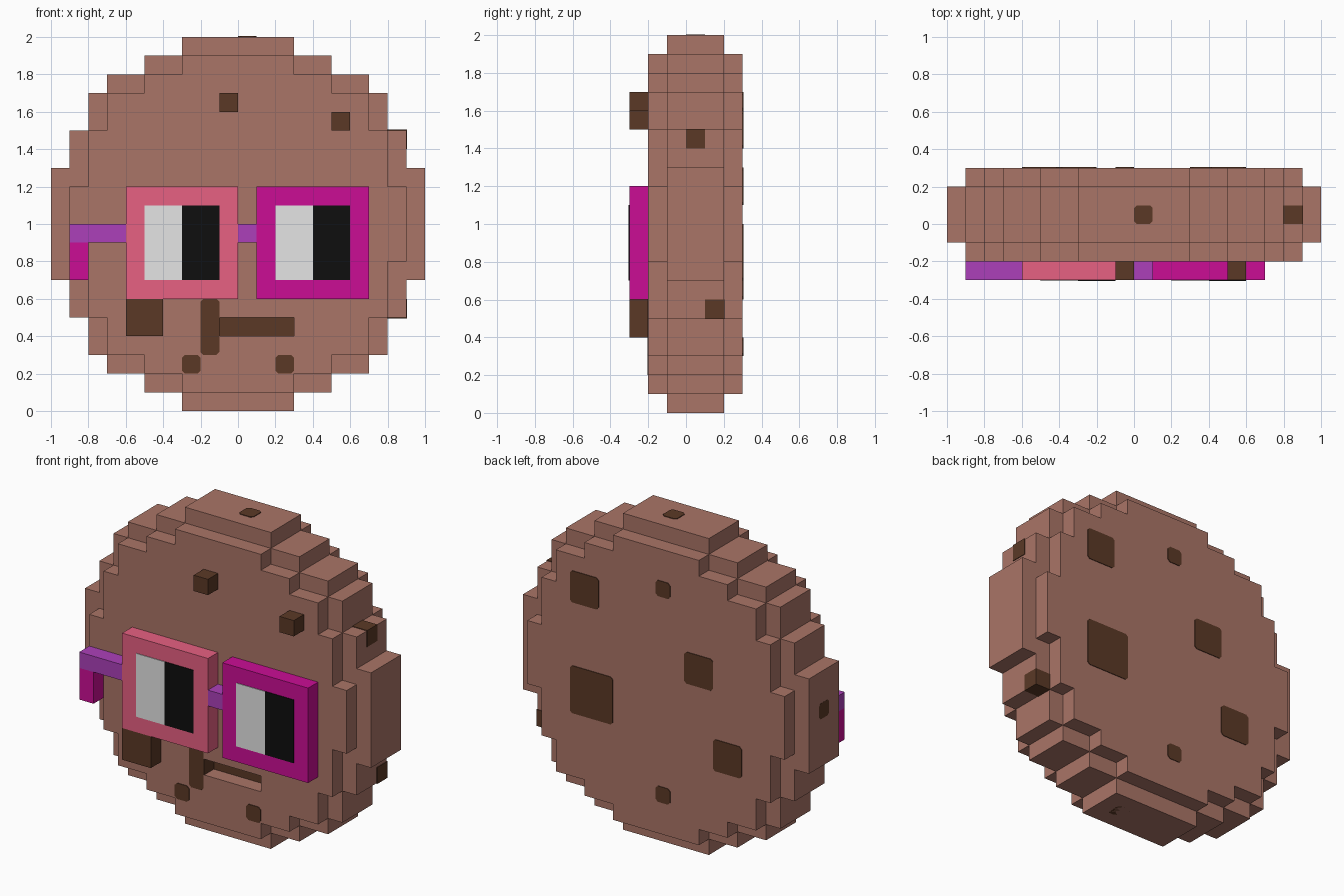
import bpy, bmesh
from mathutils import Vector

if "Cube" in bpy.data.objects:
    bpy.data.objects.remove(bpy.data.objects["Cube"])

U = 0.1       # one block
T = 0.004     # thickness of painted plates


def material(name, r, g, b):
    def lin(c):
        c /= 255
        return c / 12.92 if c <= 0.04045 else ((c + 0.055) / 1.055) ** 2.4
    m = bpy.data.materials.new(name)
    m.diffuse_color = (lin(r), lin(g), lin(b), 1)
    m.use_nodes = True
    m.node_tree.nodes["Principled BSDF"].inputs["Base Color"].default_value = m.diffuse_color
    return m


BROWN = material("cookie_brown", 170, 117, 103)
DARK = material("dark_chocolate", 91, 57, 38)
PINK = material("rose_pink", 232, 97, 131)
MAGENTA = material("magenta", 203, 13, 149)
PURPLE = material("purple", 172, 64, 186)
WHITE = material("lens_white", 229, 229, 229)
BLACK = material("lens_black", 14, 14, 14)


def finish(name, bm, mat):
    me = bpy.data.meshes.new(name)
    bm.to_mesh(me)
    bm.free()
    me.materials.append(mat)
    ob = bpy.data.objects.new(name, me)
    bpy.context.collection.objects.link(ob)
    return ob


def box(name, x, y, z, mat):
    """Box from (min, max) ranges."""
    bm = bmesh.new()
    bmesh.ops.create_cube(bm, size=1)
    for v in bm.verts:
        v.co = [r[0] if c < 0 else r[1] for r, c in zip((x, y, z), v.co)]
    return finish(name, bm, mat)


def chip(name, axis, side, level, a, b, mat=DARK, c=0.015):
    """Thin plate with clipped corners on the plane axis=level, facing side."""
    (a0, a1), (b0, b1) = a, b
    pts = [(a0 + c, b0), (a1 - c, b0), (a1, b0 + c), (a1, b1 - c),
           (a1 - c, b1), (a0 + c, b1), (a0, b1 - c), (a0, b0 + c)]
    bm = bmesh.new()
    verts = []
    for p in pts:
        co = list(p)
        co.insert(axis, level - side * T)
        verts.append(bm.verts.new(co))
    face = bm.faces.new(verts)
    out = bmesh.ops.extrude_face_region(bm, geom=[face])
    move = Vector((0, 0, 0))
    move[axis] = side * 2 * T
    bmesh.ops.translate(bm, vec=move,
                        verts=[g for g in out["geom"] if isinstance(g, bmesh.types.BMVert)])
    bmesh.ops.recalc_face_normals(bm, faces=bm.faces)
    return finish(name, bm, mat)


# Cookie body: stepped disc, wide middle layers and narrower outer layers
WIDE = [3, 5, 7, 8, 8, 9, 9, 10, 10, 10]
NARROW = [0, 3, 5, 7, 7, 8, 8, 8, 9, 9]
WIDE += WIDE[::-1]
NARROW += NARROW[::-1]


def filled(i, j, k):
    if not (0 <= k < 20 and -2 <= j <= 2):
        return False
    if j == -2 and k == 4 and -1 <= i < 3:      # mouth recess
        return False
    w = NARROW[k] if abs(j) == 2 else WIDE[k]
    return -w <= i < w


bm = bmesh.new()
corners = {}


def corner(co):
    if co not in corners:
        corners[co] = bm.verts.new([n * U for n in co])
    return corners[co]


for i in range(-10, 10):
    for j in range(-2, 3):
        for k in range(20):
            if not filled(i, j, k):
                continue
            for ax in range(3):
                for s in (0, 1):
                    n = [i, j, k]
                    n[ax] += 1 if s else -1
                    if filled(*n):
                        continue
                    p, q = (ax + 1) % 3, (ax + 2) % 3
                    ring = []
                    for dp, dq in ((0, 0), (1, 0), (1, 1), (0, 1)):
                        co = [i, j, k]
                        co[ax] += s
                        co[p] += dp
                        co[q] += dq
                        ring.append(corner(tuple(co)))
                    bm.faces.new(ring if s else ring[::-1])
bmesh.ops.dissolve_limit(bm, angle_limit=0.01, verts=bm.verts[:], edges=bm.edges[:])
finish("cookie_body", bm, BROWN)

# Mouth: dark back and left wall of the recess, with a streak beside it
box("mouth_back", (-0.1, 0.3), (-0.1 - T, -0.098), (0.4, 0.5), DARK)
box("mouth_side", (-0.102, -0.1 + T), (-0.2, -0.1), (0.4, 0.5), DARK)
chip("mouth_streak", 1, -1, -0.2, (-0.2, -0.1), (0.3, 0.6))

# Raised chocolate chips on the front
F = (-0.3, -0.2)
box("raised_chip_top", (-0.1, 0), F, (1.6, 1.7), DARK)
box("raised_chip_right", (0.5, 0.6), F, (1.5, 1.6), DARK)
box("raised_chip_cheek", (-0.6, -0.4), F, (0.4, 0.6), DARK)

# Flat chips on the front chin
for name, x in (("chin_chip_left", -0.3), ("chin_chip_right", 0.2)):
    chip(name, 1, -1, -0.2, (x, x + 0.1), (0.2, 0.3))

# Flat chips on the back: x, z, size
for n, (x, z, s) in enumerate([(0.4, 1.4, 0.2), (-0.1, 1.6, 0.1), (0.3, 0.7, 0.3),
                               (-0.4, 1.1, 0.2), (-0.6, 0.6, 0.2), (-0.1, 0.3, 0.1)]):
    chip(f"back_chip_{n + 1}", 1, 1, 0.3, (x, x + s), (z, z + s))

# Flat chips on the rim, and two that wrap around block corners
chip("top_chip", 2, 1, 2.0, (0, 0.1), (0, 0.1))
chip("bottom_chip", 2, -1, 0.004, (0.1, 0.2), (0, 0.1))
chip("side_chip", 0, -1, -0.997, (0, 0.1), (1.0, 1.1))
box("corner_chip_upper", (0.8, 0.9 + T), (0, 0.1), (1.4, 1.5 + T), DARK)
box("corner_chip_lower", (0.8, 0.9 + T), (0.1, 0.2 + T), (0.5 - T, 0.6), DARK)

# Glasses: square frames with two-tone lenses
for side, x, mat in (("left", -0.6, PINK), ("right", 0.1, MAGENTA)):
    box(f"{side}_frame", (x, x + 0.6), F, (0.6, 1.2), mat)
    for tone, dx, m in (("white", 0.1, WHITE), ("black", 0.3, BLACK)):
        box(f"{side}_lens_{tone}", (x + dx, x + dx + 0.2), (-0.3 - T, -0.298),
            (0.7, 1.1), m)
box("glasses_bridge", (0, 0.1), F, (0.9, 1.0), PURPLE)
box("glasses_arm", (-0.9, -0.6), F, (0.9, 1.0), PURPLE)
box("glasses_arm_tip", (-0.9, -0.8), F, (0.7, 0.9), MAGENTA)
